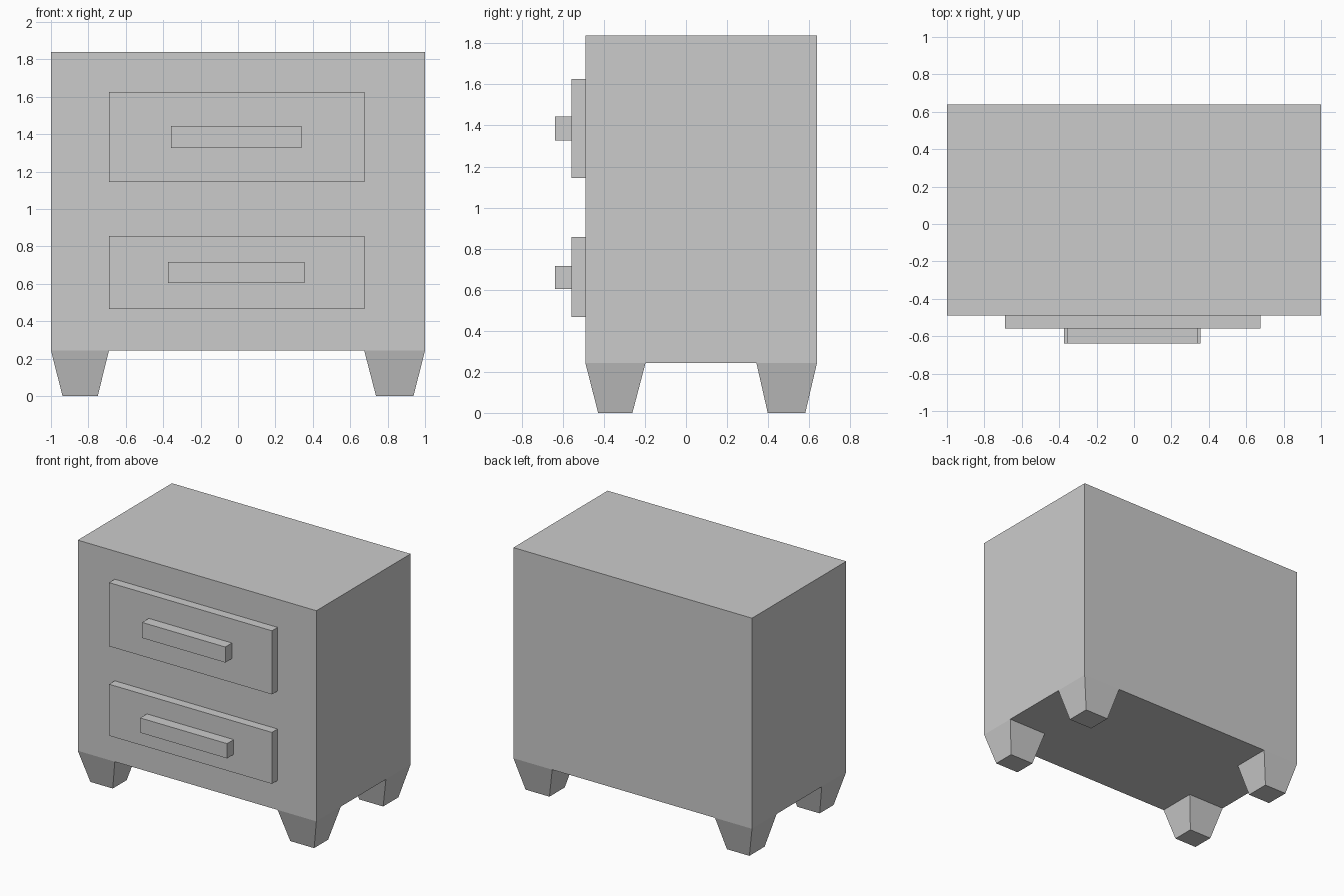
import bpy, bmesh

if "Cube" in bpy.data.objects:
    bpy.data.objects.remove(bpy.data.objects["Cube"])


def frustum(name, z0, bottom, z1, top):
    """Four-sided solid between two rectangles (x0, x1, y0, y1)."""
    bm = bmesh.new()
    rings = []
    for z, (x0, x1, y0, y1) in ((z0, bottom), (z1, top)):
        rings.append([bm.verts.new((x, y, z))
                      for x, y in ((x0, y0), (x1, y0), (x1, y1), (x0, y1))])
    low, high = rings
    bm.faces.new(low[::-1])
    bm.faces.new(high)
    for i in range(4):
        j = (i + 1) % 4
        bm.faces.new((low[i], low[j], high[j], high[i]))
    mesh = bpy.data.meshes.new(name)
    bm.to_mesh(mesh)
    bm.free()
    obj = bpy.data.objects.new(name, mesh)
    bpy.context.collection.objects.link(obj)
    return obj


def box(name, x0, x1, y0, y1, z0, z1):
    return frustum(name, z0, (x0, x1, y0, y1), z1, (x0, x1, y0, y1))


FRONT, BACK = -0.49, 0.638
BASE, TOP = 0.243, 1.839
PANEL = -0.558
HANDLE = -0.638

# Cabinet body
box("cabinet_body", -1, 1, FRONT, BACK, BASE, TOP)

# Drawer fronts, seated on the body
box("upper_drawer", -0.69, 0.675, PANEL, FRONT, 1.144, 1.626)
box("lower_drawer", -0.69, 0.675, PANEL, FRONT, 0.466, 0.856)

# Drawer handles
box("upper_handle", -0.357, 0.34, HANDLE, PANEL, 1.326, 1.444)
box("lower_handle", -0.373, 0.355, HANDLE, PANEL, 0.604, 0.716)

# Tapered legs: x range at foot and top, then y range at foot and top
sides = {"left": ((-0.938, -0.75), (-1, -0.69)),
         "right": ((0.738, 0.938), (0.675, 1))}
ends = {"front": ((-0.428, -0.261), (FRONT, -0.197)),
        "back": ((0.398, 0.581), (0.343, BACK))}
for end, (foot_y, top_y) in ends.items():
    for side, (foot_x, top_x) in sides.items():
        frustum(f"{end}_{side}_leg", 0, foot_x + foot_y, BASE, top_x + top_y)
